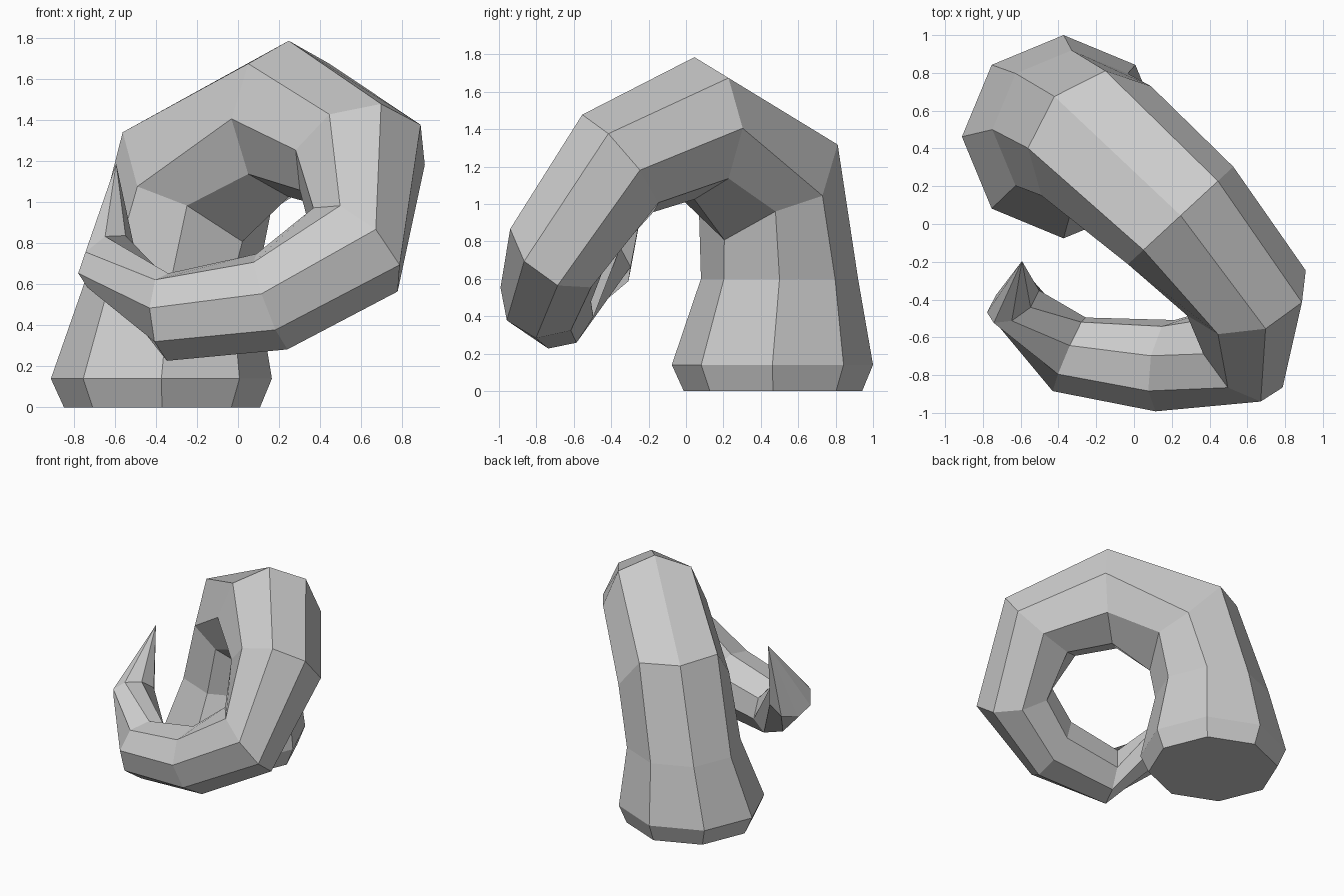
import bpy, bmesh
from math import cos, sin, pi
from mathutils import Vector

if "Cube" in bpy.data.objects:
    bpy.data.objects.remove(bpy.data.objects["Cube"])

SIDES = 8
U0, S0 = (-.707, .707, 0), (.707, .707, 0)

# Rings along the tentacle: centre, outer-curve direction, side direction, radius
RINGS = [
    ((-.37, .465, 0), U0, S0, .477),
    ((-.373, .462, .14), U0, S0, .538),
    ((-.33, .50, .60), U0, S0, .42),
    ((-.20, .44, 1.06), (-.54, .574, .616), (.672, .741, 0), .41),
    ((.247, .045, 1.405), (0, 0, 1), (.735, .68, 0), .38),
    ((.595, -.365, 1.217), (.30, -.56, .77), (.93, .355, -.11), .338),
    ((.572, -.687, .768), (.34, -.87, .34), (.72, -.03, -.69), .289),
    ((.165, -.75, .515), (-.2, -.95, .15), (.27, -.35, -.9), .25),
    ((-.343, -.69, .44), (-.4, -.89, .2), (.01, -.16, -.98), .218),
    ((-.64, -.41, .71), (-.85, -.36, -.35), (0, .62, -.78), .16),
]
TIP = (-.593, -.196, 1.187)
BEND = 3  # ring at the first bend, whose diagonal corners are lifted


def make_ring(bm, index):
    centre, u, s, r = RINGS[index]
    u = Vector(u).normalized()
    s = Vector(s)
    s = (s - u * s.dot(u)).normalized()
    verts = []
    for i in range(SIDES):
        a = 2 * pi * i / SIDES
        p = Vector(centre) + (u * cos(a) + s * sin(a)) * r
        if index == BEND and i % 2:
            p.z += .09
        verts.append(bm.verts.new(p))
    return verts


bm = bmesh.new()
loops = [make_ring(bm, i) for i in range(len(RINGS))]

# Flat base and side walls
bm.faces.new(loops[0])
for low, high in zip(loops, loops[1:]):
    for i in range(SIDES):
        j = (i + 1) % SIDES
        bm.faces.new((low[i], low[j], high[j], high[i]))

# Pointed tip
tip = bm.verts.new(TIP)
for i in range(SIDES):
    bm.faces.new((loops[-1][i], loops[-1][(i + 1) % SIDES], tip))

bmesh.ops.recalc_face_normals(bm, faces=bm.faces)
mesh = bpy.data.meshes.new("curled_tentacle")
bm.to_mesh(mesh)
bm.free()
obj = bpy.data.objects.new("curled_tentacle", mesh)
bpy.context.collection.objects.link(obj)
